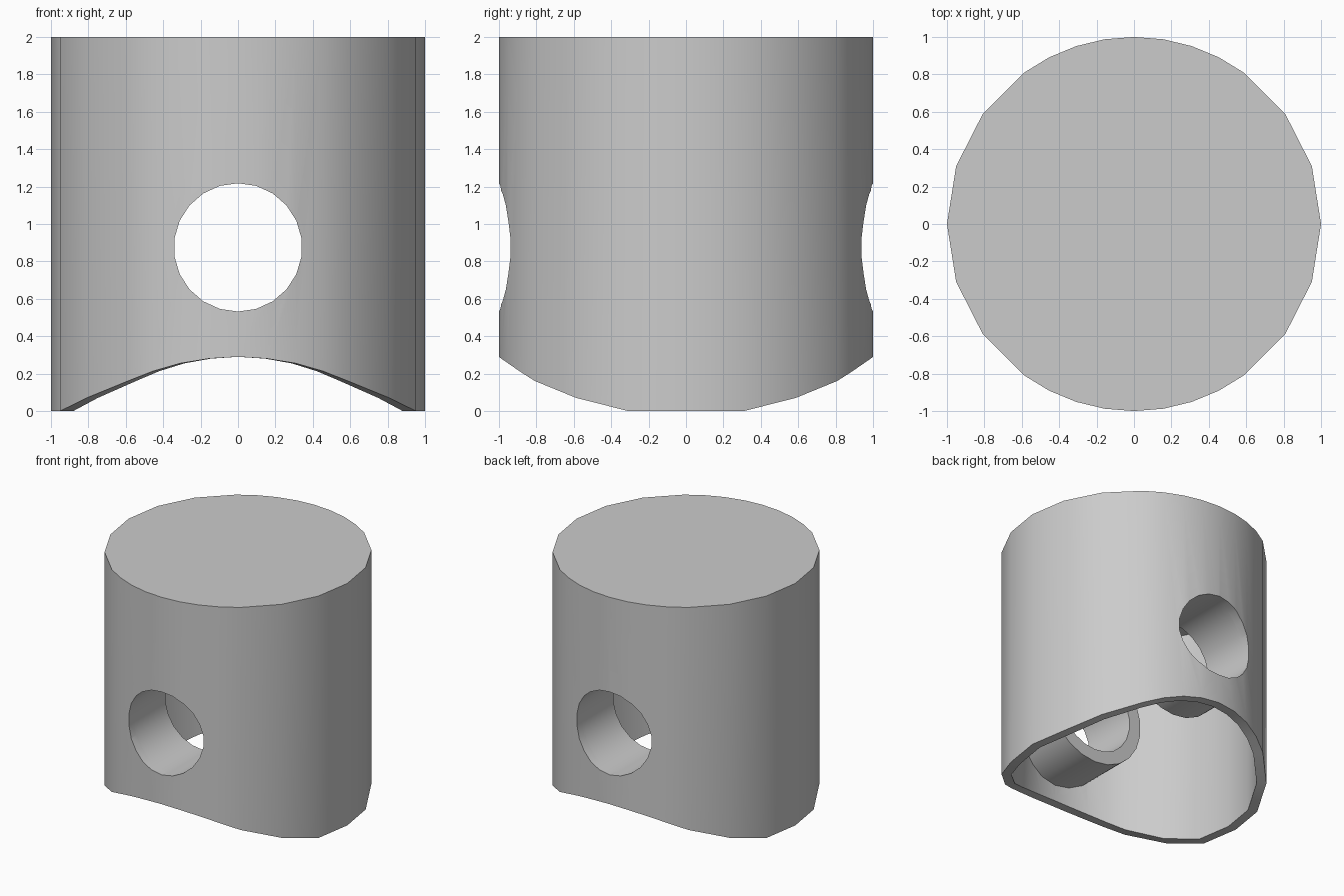
import bpy, bmesh
from math import sin, cos, pi, sqrt, radians

if "Cube" in bpy.data.objects:
    bpy.data.objects.remove(bpy.data.objects["Cube"])

R_OUT, R_IN = 1.0, 0.926
TOP, CEILING = 2.0, 1.8
PIN_Z, PIN_R, BOSS_R, BOSS_Y = 0.875, 0.343, 0.45, 0.46
SIDES = 22


def make_object(name, bm):
    bmesh.ops.recalc_face_normals(bm, faces=bm.faces)
    mesh = bpy.data.meshes.new(name)
    bm.to_mesh(mesh)
    bm.free()
    ob = bpy.data.objects.new(name, mesh)
    bpy.context.collection.objects.link(ob)
    return ob


def select(ob):
    bpy.ops.object.select_all(action='DESELECT')
    ob.select_set(True)
    bpy.context.view_layer.objects.active = ob


def ring(bm, points):
    return [bm.verts.new(p) for p in points]


def bridge(bm, a, b):
    n = len(a)
    for i in range(n):
        j = (i + 1) % n
        bm.faces.new((a[i], a[j], b[j], b[i]))


def rim_height(x):
    """Arched skirt: highest at front and back, down to 0 at the sides."""
    pts = [(0, .29), (.16, .28), (.31, .255), (.45, .215),
           (.59, .16), (.81, .07), (.95, 0), (1.01, 0)]
    x = abs(x)
    for (x0, z0), (x1, z1) in zip(pts, pts[1:]):
        if x <= x1:
            return z0 + (z1 - z0) * (x - x0) / (x1 - x0)
    return 0


# Hollow piston body: 20 sides, finer near the pin holes
angles = [radians(9 * i) for i in range(40)
          if i % 2 == 0 or abs(cos(radians(9 * i))) < 0.6]
bm = bmesh.new()


def wall(r, z=None):
    return ring(bm, [(r * cos(a), r * sin(a),
                      rim_height(cos(a)) if z is None else z) for a in angles])


loops = [wall(R_OUT, TOP), wall(R_OUT), wall(R_IN), wall(R_IN, CEILING)]
for a, b in zip(loops, loops[1:]):
    bridge(bm, a, b)
bm.faces.new(loops[0])
bm.faces.new(loops[-1])
body = make_object("piston_body", bm)


def circle_xz(r):
    return [(r * sin(2 * pi * i / SIDES), PIN_Z + r * cos(2 * pi * i / SIDES))
            for i in range(SIDES)]


# Pin hole through the front and back walls
bm = bmesh.new()
ends = [ring(bm, [(x, y, z) for x, z in circle_xz(PIN_R)]) for y in (-1.3, 1.3)]
bridge(bm, *ends)
for e in ends:
    bm.faces.new(e)
cutter = make_object("pin_hole_cutter", bm)
cutter.hide_render = True
mod = body.modifiers.new("pin_hole", 'BOOLEAN')
mod.operation = 'DIFFERENCE'
mod.solver = 'EXACT'
mod.object = cutter
select(body)
bpy.ops.object.modifier_apply(modifier=mod.name)
bpy.data.objects.remove(cutter)

# Pin boss tubes, outer ends following the curved wall
bosses = []
for name, side in (("front_pin_boss", -1), ("back_pin_boss", 1)):
    bm = bmesh.new()

    def tube_ring(r, embed=None):
        return ring(bm, [(x, side * (BOSS_Y if embed is None
                                     else sqrt(embed ** 2 - x * x)), z)
                         for x, z in circle_xz(r)])

    loops = [tube_ring(BOSS_R, 0.955), tube_ring(BOSS_R),
             tube_ring(PIN_R), tube_ring(PIN_R, 0.935)]
    for a, b in zip(loops, loops[1:] + loops[:1]):
        bridge(bm, a, b)
    bosses.append(make_object(name, bm))

for ob in [body] + bosses:
    select(ob)
    bpy.ops.object.shade_smooth_by_angle(angle=radians(30))
